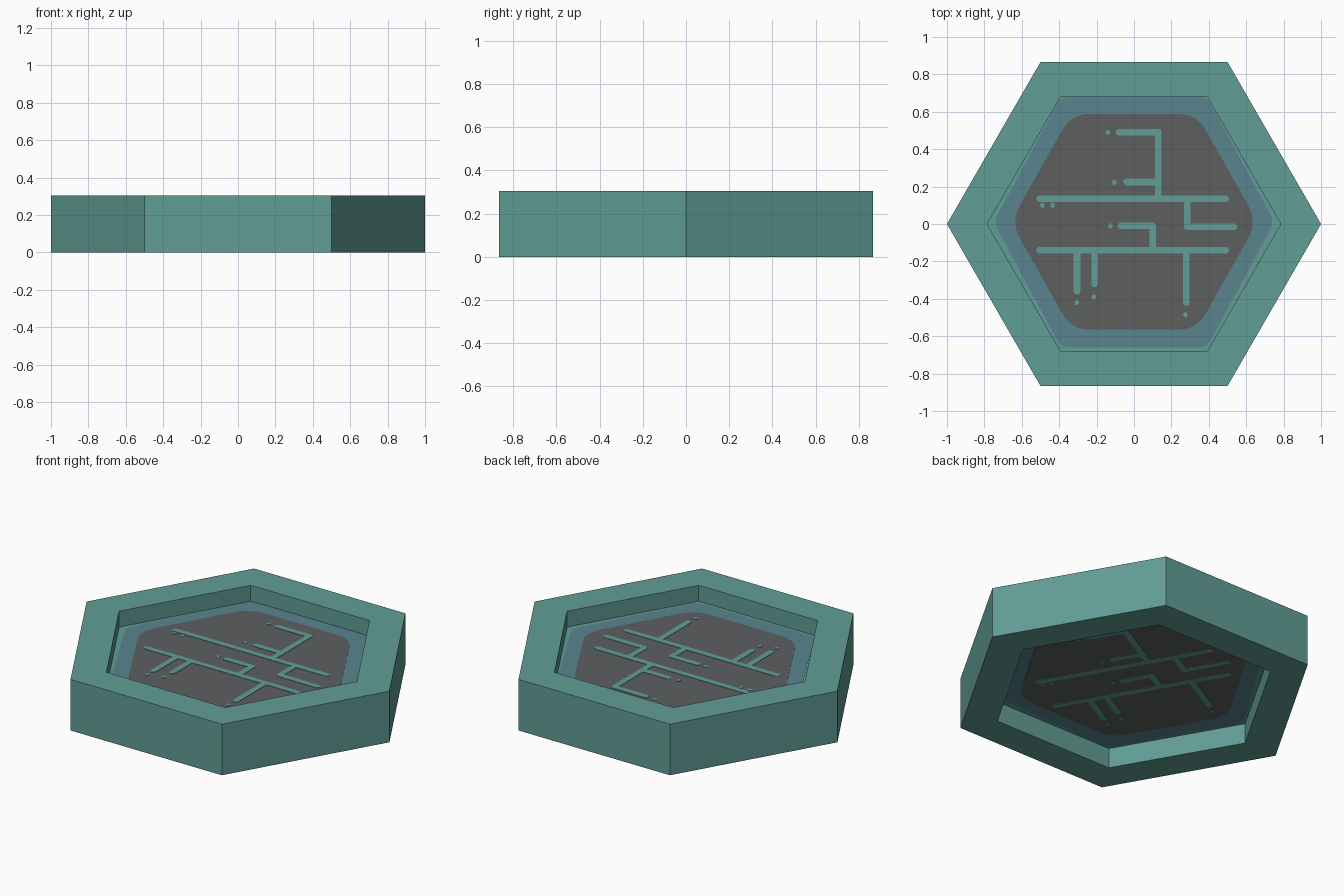
import bpy, bmesh
from math import cos, sin, pi, radians, atan2
from mathutils import Matrix, Vector

cube = bpy.data.objects.get("Cube")
if cube:
    bpy.data.objects.remove(cube, do_unlink=True)

HEIGHT, INNER = 0.305, 0.785
PANEL_LOW, PANEL_TOP = 0.12, 0.21


def material(name, rgb):
    m = bpy.data.materials.new(name)
    m.use_nodes = True
    m.diffuse_color = (*rgb, 1)
    m.node_tree.nodes["Principled BSDF"].inputs["Base Color"].default_value = (*rgb, 1)
    return m


teal = material("teal", (0.12, 0.34, 0.305))
blue = material("slate blue", (0.1, 0.235, 0.275))
grey = material("dark grey", (0.11, 0.115, 0.117))


def finish(bm, name, mat, matrix=None):
    bmesh.ops.recalc_face_normals(bm, faces=bm.faces[:])
    mesh = bpy.data.meshes.new(name)
    bm.to_mesh(mesh)
    bm.free()
    mesh.materials.append(mat)
    obj = bpy.data.objects.new(name, mesh)
    bpy.context.collection.objects.link(obj)
    if matrix:
        obj.matrix_world = matrix
    return obj


def prism(bm, outline, thickness):
    """Extrude a flat outline upwards from z = 0."""
    face = bm.faces.new([bm.verts.new((x, y, 0)) for x, y in outline])
    top = bmesh.ops.extrude_face_region(bm, geom=[face])["geom"]
    moved = [v for v in top if isinstance(v, bmesh.types.BMVert)]
    bmesh.ops.translate(bm, verts=moved, vec=(0, 0, thickness))


def hexagon(r):
    return [(r * cos(i * pi / 3), r * sin(i * pi / 3)) for i in range(6)]


def rounded(points, cut, steps=6):
    """Replace each corner with a quadratic curve starting 'cut' away from it."""
    out = []
    pts = [Vector(p) for p in points]
    for i, p in enumerate(pts):
        a = p + (pts[i - 1] - p).normalized() * cut
        b = p + (pts[(i + 1) % len(pts)] - p).normalized() * cut
        for k in range(steps + 1):
            t = k / steps
            out.append(a * (1 - t) ** 2 + p * 2 * t * (1 - t) + b * t ** 2)
    return out


def badge(tip, corner, half, shift):
    """Six-sided outline with separate width and height."""
    return [(tip, shift), (corner, half + shift), (-corner, half + shift),
            (-tip, shift), (-corner, shift - half), (corner, shift - half)]


def strip(a, b, radius, steps=6):
    """Round-ended line from a to b."""
    angle = atan2(b[1] - a[1], b[0] - a[0])
    out = []
    for centre, start in ((b, angle - pi / 2), (a, angle + pi / 2)):
        for k in range(steps + 1):
            t = start + pi * k / steps
            out.append((centre[0] + radius * cos(t), centre[1] + radius * sin(t)))
    return out


# Outer frame: a square-edged profile swept round six corners
bm = bmesh.new()
profile = [(1, 0), (1, HEIGHT), (INNER, HEIGHT), (INNER, 0)]
loops = [[bm.verts.new((x, y, z)) for x, y in hexagon(r)] for r, z in profile]
for i, loop in enumerate(loops):
    below = loops[i - 1]
    for k in range(6):
        n = (k + 1) % 6
        bm.faces.new((below[k], below[n], loop[n], loop[k]))
finish(bm, "frame", teal)

# Recessed panel
bm = bmesh.new()
prism(bm, hexagon(INNER), PANEL_TOP - PANEL_LOW)
finish(bm, "panel", teal, Matrix.Translation((0, 0, PANEL_LOW)))

# Circuit lines and the dots at their ends
LINES = [
    ((-0.505, 0.135), (0.49, 0.135)), ((-0.08, 0.49), (0.13, 0.49)),
    ((0.13, 0.49), (0.13, 0.135)), ((-0.04, 0.225), (0.13, 0.225)),
    ((0.285, 0.135), (0.285, -0.015)), ((0.285, -0.015), (0.535, -0.015)),
    ((-0.07, -0.01), (0.1, -0.01)), ((0.1, -0.01), (0.1, -0.14)),
    ((-0.505, -0.14), (0.49, -0.14)), ((-0.305, -0.14), (-0.305, -0.36)),
    ((-0.21, -0.14), (-0.21, -0.32)), ((0.28, -0.14), (0.28, -0.42)),
]
DOTS = [(-0.14, 0.49), (-0.105, 0.222), (-0.125, -0.01), (-0.305, -0.42),
        (-0.215, -0.39), (0.275, -0.485), (-0.49, 0.1), (-0.435, 0.1)]

# Underside artwork is flipped over and turned by one sixth
c, s = cos(radians(120)), sin(radians(120))
under = Matrix(((c, s, 0, 0), (s, -c, 0, 0), (0, 0, -1, PANEL_LOW), (0, 0, 0, 1)))
over = Matrix.Translation((0, 0, PANEL_TOP))

for side, place in (("top", over), ("bottom", under)):
    bm = bmesh.new()
    prism(bm, rounded(badge(0.75, 0.39, 0.67, 0.01), 0.05), 0.002)
    finish(bm, side + "_border_plate", blue, place)

    bm = bmesh.new()
    prism(bm, rounded(badge(0.66, 0.335, 0.577, 0.012), 0.1), 0.004)
    finish(bm, side + "_dark_plate", grey, place)

    bm = bmesh.new()
    for a, b in LINES:
        prism(bm, strip(a, b, 0.018), 0.006)
    for x, y in DOTS:
        prism(bm, strip((x, y - 0.002), (x, y + 0.002), 0.012), 0.006)
    finish(bm, side + "_circuit_lines", teal, place)
